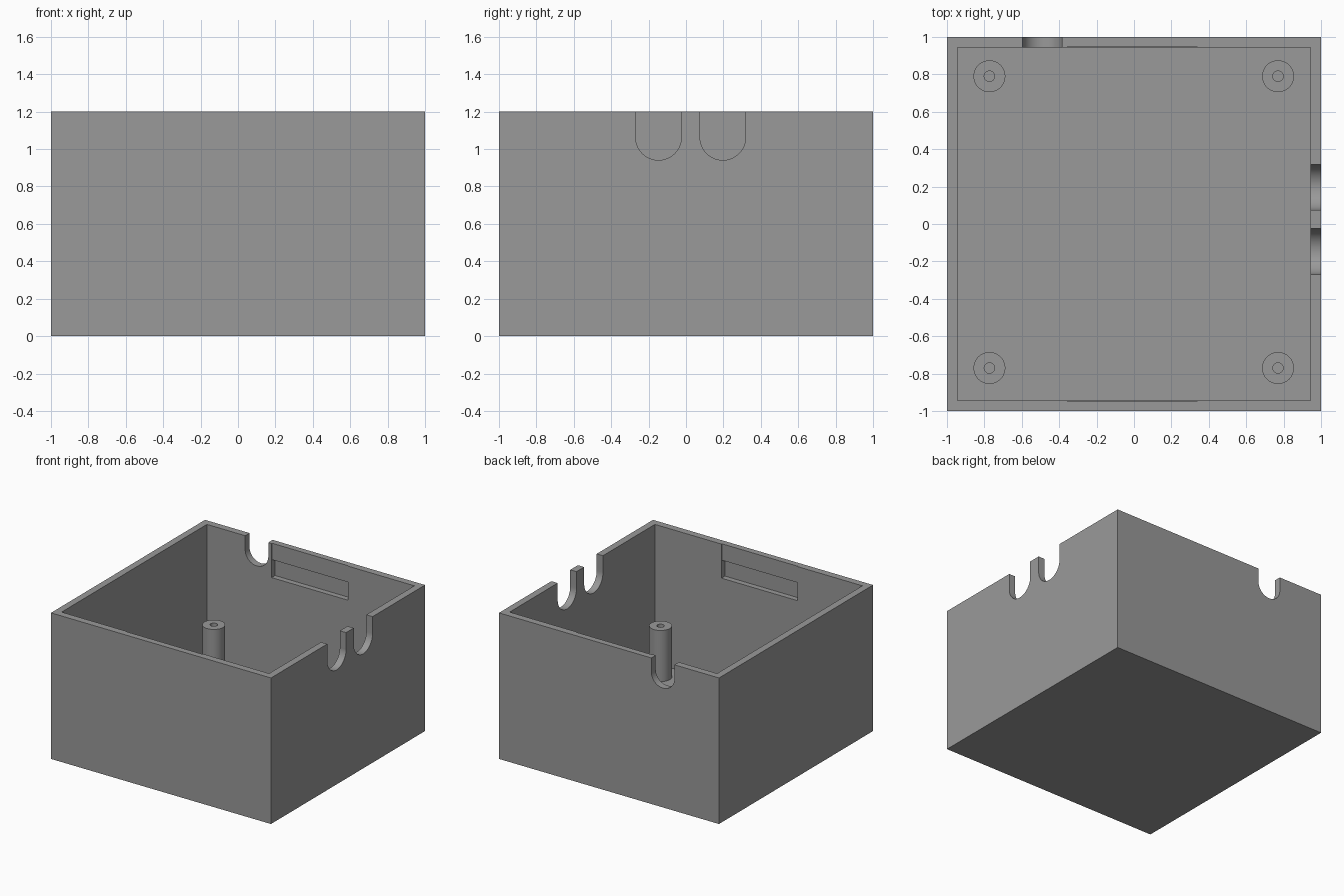
import bpy, math
from mathutils import Vector

if "Cube" in bpy.data.objects:
    bpy.data.objects.remove(bpy.data.objects["Cube"])

gray = bpy.data.materials.new("plain gray")
gray.diffuse_color = (0.32, 0.32, 0.32, 1)
gray.use_nodes = True
gray.node_tree.nodes["Principled BSDF"].inputs["Base Color"].default_value = gray.diffuse_color


def box(name, lo, hi):
    lo, hi = Vector(lo), Vector(hi)
    bpy.ops.mesh.primitive_cube_add(size=1, location=(lo + hi) / 2)
    ob = bpy.context.object
    ob.name = name
    ob.scale = hi - lo
    bpy.ops.object.transform_apply(location=True, rotation=True, scale=True)
    return ob


def cylinder(name, radius, depth, location, rotation=(0, 0, 0), sides=64):
    bpy.ops.mesh.primitive_cylinder_add(vertices=sides, radius=radius, depth=depth,
                                        location=location, rotation=rotation)
    ob = bpy.context.object
    ob.name = name
    bpy.ops.object.transform_apply(location=True, rotation=True, scale=True)
    return ob


def cut(target, cutter):
    mod = target.modifiers.new("cut", 'BOOLEAN')
    mod.operation = 'DIFFERENCE'
    mod.solver = 'EXACT'
    mod.object = cutter
    bpy.context.view_layer.objects.active = target
    bpy.ops.object.modifier_apply(modifier=mod.name)
    bpy.data.objects.remove(cutter)


def finish(ob):
    ob.data.materials.clear()
    ob.data.materials.append(gray)
    bpy.ops.object.select_all(action='DESELECT')
    ob.select_set(True)
    bpy.context.view_layer.objects.active = ob
    bpy.ops.object.shade_smooth_by_angle(angle=math.radians(30))


HEIGHT, FLOOR, INNER = 1.2, 0.06, 0.943

# Open-topped enclosure
case = box("enclosure", (-1, -1, 0), (1, 1, HEIGHT))
cut(case, box("cavity", (-INNER, -INNER, FLOOR), (INNER, INNER, 1.5)))

# Round-bottomed cable notches in the right wall
for y in (-0.147, 0.197):
    r, zc = 0.122, 1.063
    cut(case, cylinder("notch", r, 0.3, (1, y, zc), (0, math.pi / 2, 0)))
    cut(case, box("notch", (0.85, y - r, zc), (1.15, y + r, 1.5)))

# Cable notch in the back wall
r, zc, x = 0.105, 1.085, -0.49
cut(case, cylinder("notch", r, 0.3, (x, 1, zc), (math.pi / 2, 0, 0)))
cut(case, box("notch", (x - r, 0.85, zc), (x + r, 1.15, 1.5)))

# Lid catch slots with a shallow lead-in, in the front and back walls
for side in (-1, 1):
    for depth, z0, z1 in ((0.006, 1.0, 1.5), (0.045, 0.92, 1.065)):
        ys = sorted((side * 0.9, side * (INNER + depth)))
        cut(case, box("catch", (-0.355, ys[0], z0), (0.338, ys[1], z1)))
finish(case)

# Hollow screw posts in the corners
for i, (x, y) in enumerate([(-0.773, 0.79), (0.77, 0.79), (-0.773, -0.77), (0.77, -0.77)]):
    top = 0.48
    post = cylinder(f"screw_post_{i + 1}", 0.085, top - FLOOR, (x, y, (top + FLOOR) / 2))
    cut(post, cylinder("bore", 0.028, 1, (x, y, 0.4), sides=32))
    finish(post)
